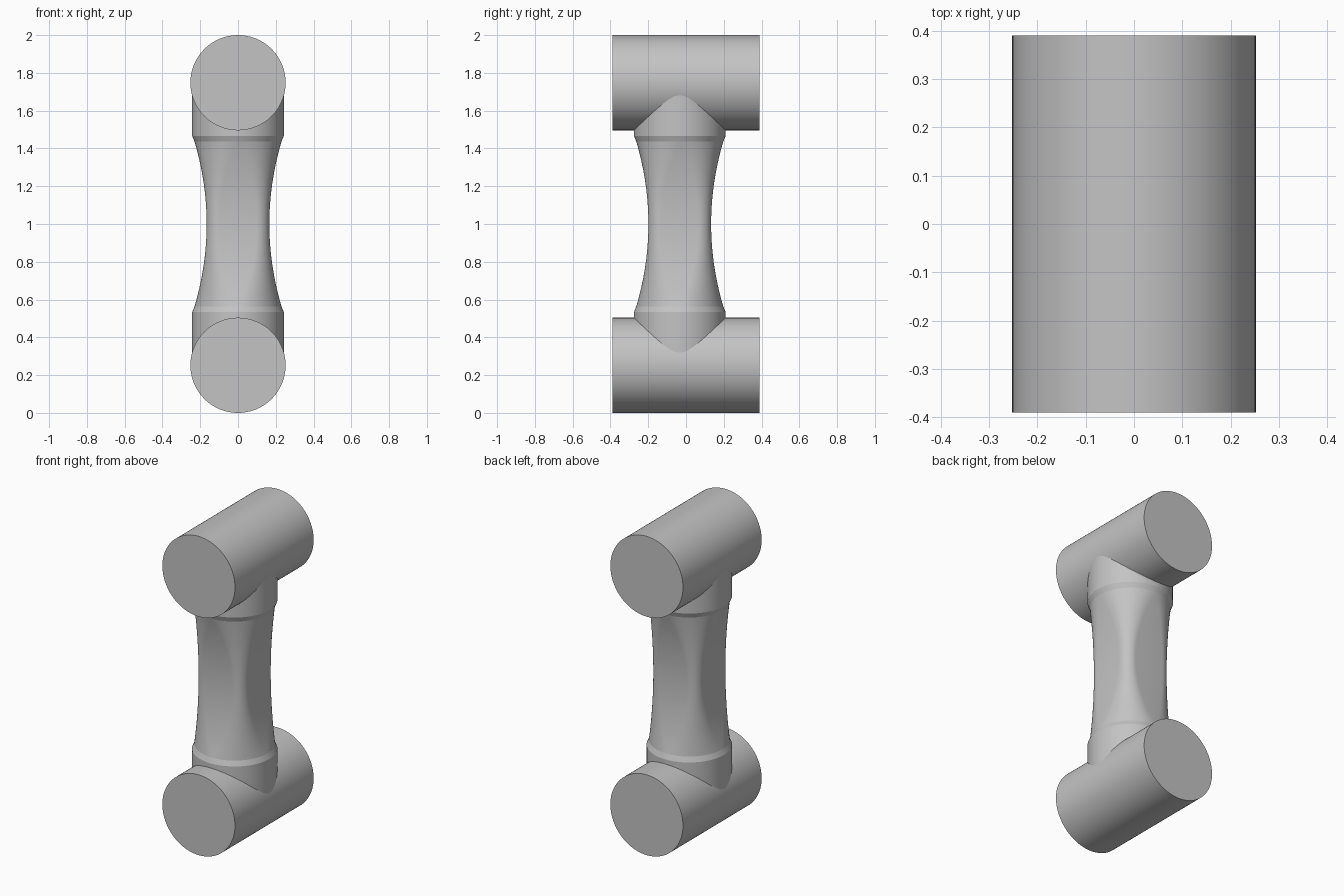
import bpy
import bmesh
from math import cos, sin, pi, radians

cube = bpy.data.objects.get("Cube")
if cube:
    bpy.data.objects.remove(cube, do_unlink=True)

GREY = (0.55, 0.55, 0.55, 1)
grey = bpy.data.materials.new("light grey")
grey.use_nodes = True
grey.diffuse_color = GREY
grey.node_tree.nodes["Principled BSDF"].inputs["Base Color"].default_value = GREY

BARREL_R, BARREL_LEN = 0.252, 0.78
COLLAR_R, RIM_R = 0.243, 0.23
WAIST, WAIST_CORNER = 0.166, 0.067
SHAFT_Y = -0.033
HALF = 0.436            # half height of the waisted part
ARC_STEPS = 16          # segments per quarter of a section


def finish(obj):
    obj.data.materials.append(grey)
    bpy.ops.object.select_all(action="DESELECT")
    obj.select_set(True)
    bpy.context.view_layer.objects.active = obj
    bpy.ops.object.shade_smooth_by_angle(angle=radians(20))


def barrel(name, z):
    bpy.ops.mesh.primitive_cylinder_add(vertices=96, radius=BARREL_R, depth=BARREL_LEN,
                                        location=(0, 0, z), rotation=(pi / 2, 0, 0))
    obj = bpy.context.object
    obj.name = name
    finish(obj)


def section(half, corner, z):
    """Rounded square ring; a circle when corner equals half."""
    pts = []
    for q in range(4):
        mid = (q + 0.5) * pi / 2
        cx = (half - corner) * (1 if cos(mid) > 0 else -1)
        cy = (half - corner) * (1 if sin(mid) > 0 else -1)
        for i in range(ARC_STEPS + 1):
            a = (q + i / ARC_STEPS) * pi / 2
            # Tiny offset keeps the joints between quarters distinct on round sections
            a = q * pi / 2 + 0.01 + (a - q * pi / 2) * (1 - 0.04 / pi)
            pts.append((cx + corner * cos(a), SHAFT_Y + cy + corner * sin(a), z))
    return pts


def loft(name, rings):
    bm = bmesh.new()
    loops = [[bm.verts.new(p) for p in ring] for ring in rings]
    n = len(loops[0])
    for low, high in zip(loops, loops[1:]):
        for i in range(n):
            j = (i + 1) % n
            bm.faces.new((low[i], low[j], high[j], high[i]))
    bm.faces.new(loops[0][::-1])
    bm.faces.new(loops[-1])
    mesh = bpy.data.meshes.new(name)
    bm.to_mesh(mesh)
    bm.free()
    obj = bpy.data.objects.new(name, mesh)
    bpy.context.collection.objects.link(obj)
    finish(obj)


# Cross barrels at both ends
barrel("lower_barrel", BARREL_R)
barrel("upper_barrel", 2 - BARREL_R)

# Waisted shaft: rounded square in the middle, round at the ends
rings = []
for k in range(-16, 17):
    t = (k / 16) ** 2
    rings.append(section(WAIST + (RIM_R - WAIST) * t,
                         WAIST_CORNER + (RIM_R - WAIST_CORNER) * t, 1 + HALF * k / 16))
loft("shaft", rings)

# Round collars with a tapered rim, running into the barrels
for name, side in (("lower_collar", -1), ("upper_collar", 1)):
    profile = [(RIM_R, HALF), (COLLAR_R, 0.467), (COLLAR_R, 0.748)]
    collar = [section(r, r, 1 + side * h) for r, h in profile]
    loft(name, collar if side > 0 else collar[::-1])
